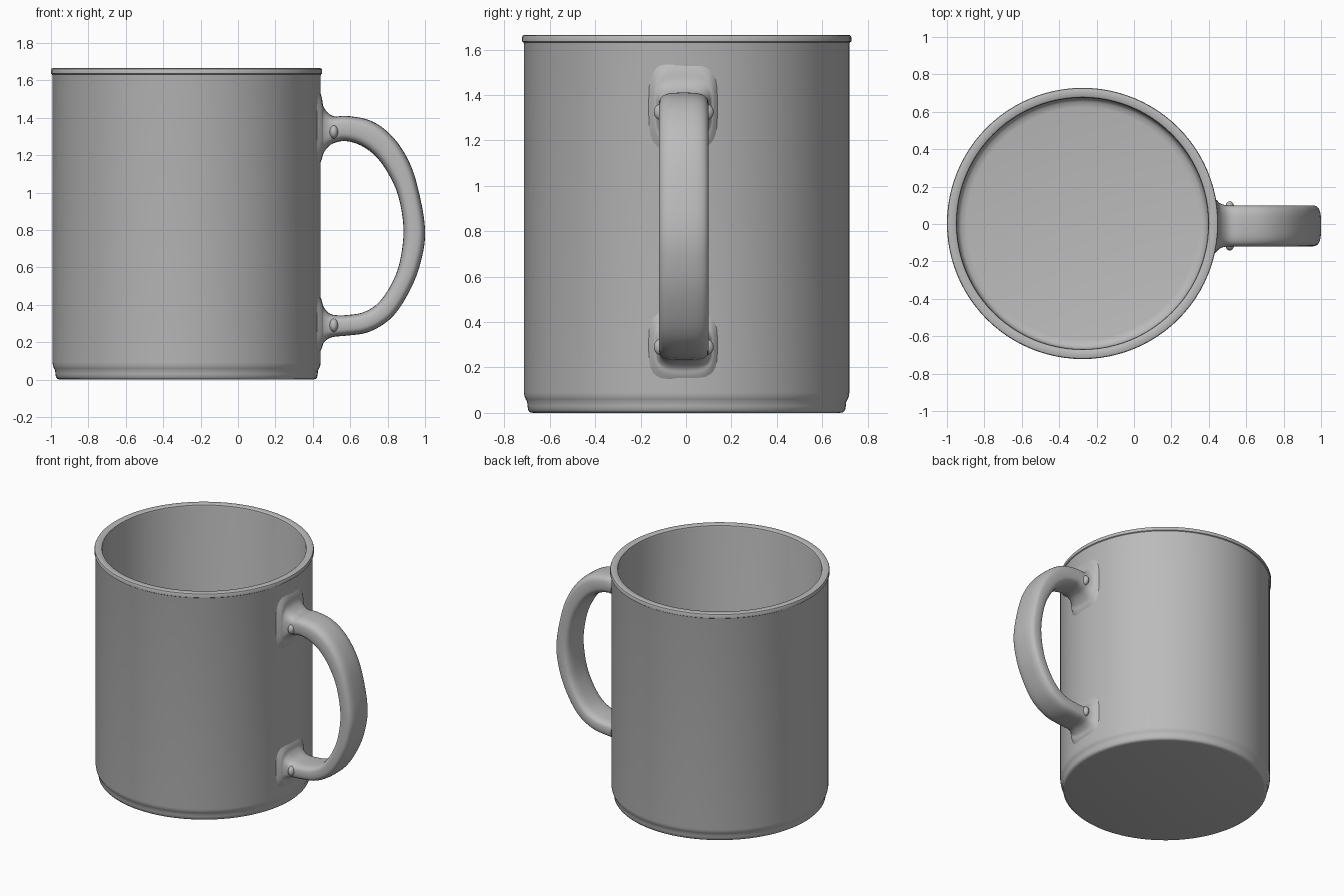
import bpy, bmesh, math
from mathutils import Vector

if "Cube" in bpy.data.objects:
    bpy.data.objects.remove(bpy.data.objects["Cube"])

CX, CY = -0.275, 0.003       # axis of the cup
HY = -0.01                   # centre plane of the handle

glaze = bpy.data.materials.new("grey glaze")
glaze.use_nodes = True
GREY = (0.5, 0.5, 0.5, 1)
glaze.diffuse_color = GREY
glaze.node_tree.nodes["Principled BSDF"].inputs["Base Color"].default_value = GREY


def finish(bm, name, angle=40):
    bmesh.ops.recalc_face_normals(bm, faces=bm.faces)
    mesh = bpy.data.meshes.new(name)
    bm.to_mesh(mesh)
    bm.free()
    mesh.materials.append(glaze)
    obj = bpy.data.objects.new(name, mesh)
    bpy.context.collection.objects.link(obj)
    bpy.ops.object.select_all(action="DESELECT")
    obj.select_set(True)
    bpy.context.view_layer.objects.active = obj
    bpy.ops.object.shade_smooth_by_angle(angle=math.radians(angle))
    return obj


def skin(bm, rings):
    """Bridge closed rings of points and cap both ends."""
    rings = [[bm.verts.new(p) for p in ring] for ring in rings]
    for a, b in zip(rings, rings[1:]):
        for i in range(len(a)):
            j = (i + 1) % len(a)
            bm.faces.new((a[i], a[j], b[j], b[i]))
    bm.faces.new(rings[0])
    bm.faces.new(rings[-1])


def circle(r, z, n=96):
    return [(CX + r * math.cos(math.tau * i / n),
             CY + r * math.sin(math.tau * i / n), z) for i in range(n)]


# Cup: foot, groove, wall, lip, inner wall and floor in one profile
profile = [(0.675, 0), (0.69, 0.003), (0.698, 0.012), (0.701, 0.03),
           (0.703, 0.05), (0.709, 0.06), (0.714, 0.072), (0.717, 0.09),
           (0.717, 1.625), (0.719, 1.632), (0.725, 1.636), (0.725, 1.655),
           (0.722, 1.662), (0.715, 1.665), (0.682, 1.665), (0.675, 1.66),
           (0.672, 1.645), (0.672, 0.15), (0.665, 0.12), (0.65, 0.106),
           (0.62, 0.1)]
bm = bmesh.new()
skin(bm, [circle(r, z) for r, z in profile])
finish(bm, "cup")

# Handle stations: outer x, z, inner x, z, half width
stations = [(.41, 1.6, .41, 1.1, .165), (.445, 1.52, .445, 1.17, .135),
            (.457, 1.46, .457, 1.21, .122), (.485, 1.423, .485, 1.247, .112),
            (.52, 1.407, .52, 1.267, .11), (.58, 1.41, .58, 1.275, .11),
            (.7, 1.388, .66, 1.25, .11), (.8, 1.325, .74, 1.19, .11),
            (.885, 1.22, .81, 1.09, .11), (.95, 1.07, .86, .97, .11),
            (1, .81, .885, .8, .11), (.975, .62, .865, .63, .11),
            (.91, .46, .82, .51, .11), (.82, .33, .75, .41, .11),
            (.7, .255, .67, .36, .11), (.58, .235, .58, .345, .11),
            (.52, .23, .52, .345, .11), (.485, .22, .485, .357, .112),
            (.457, .195, .457, .39, .122), (.445, .16, .445, .43, .135),
            (.41, .1, .41, .5, .165)]


def smooth_path(pts, steps=5):
    out = []
    for i in range(len(pts) - 1):
        p0, p1, p2, p3 = (Vector(pts[min(max(k, 0), len(pts) - 1)])
                          for k in range(i - 1, i + 3))
        for s in range(steps):
            t = s / steps
            out.append(p1 + (p2 - p0) * (t / 2)
                       + (p0 * 2 - p1 * 5 + p2 * 4 - p3) * (t * t / 2)
                       + (p1 * 3 - p0 - p2 * 3 + p3) * (t ** 3 / 2))
    return out + [Vector(pts[-1])]


def section(s, n=32):
    """Rounded rectangular slice through the handle."""
    outer, inner = Vector((s[0], HY, s[1])), Vector((s[2], HY, s[3]))
    mid, half = (outer + inner) / 2, (outer - inner) / 2
    ring = []
    for i in range(n):
        a = math.tau * i / n
        c, d = (math.copysign(abs(f) ** 0.6, f)
                for f in (math.cos(a), math.sin(a)))
        ring.append(mid + half * c + Vector((0, s[4] * d, 0)))
    return ring


bm = bmesh.new()
skin(bm, [section(s) for s in smooth_path(stations)])
finish(bm, "handle", 60)

# Small beads on both sides of each handle root
for level, z in (("upper", 1.325), ("lower", 0.29)):
    for side, sign in (("back", 1), ("front", -1)):
        bm = bmesh.new()
        bmesh.ops.create_uvsphere(bm, u_segments=20, v_segments=12, radius=1)
        bmesh.ops.scale(bm, vec=(0.024, 0.034, 0.036), verts=bm.verts)
        bmesh.ops.translate(bm, vec=(0.512, HY + sign * 0.098, z), verts=bm.verts)
        finish(bm, f"{level}_{side}_bead")
